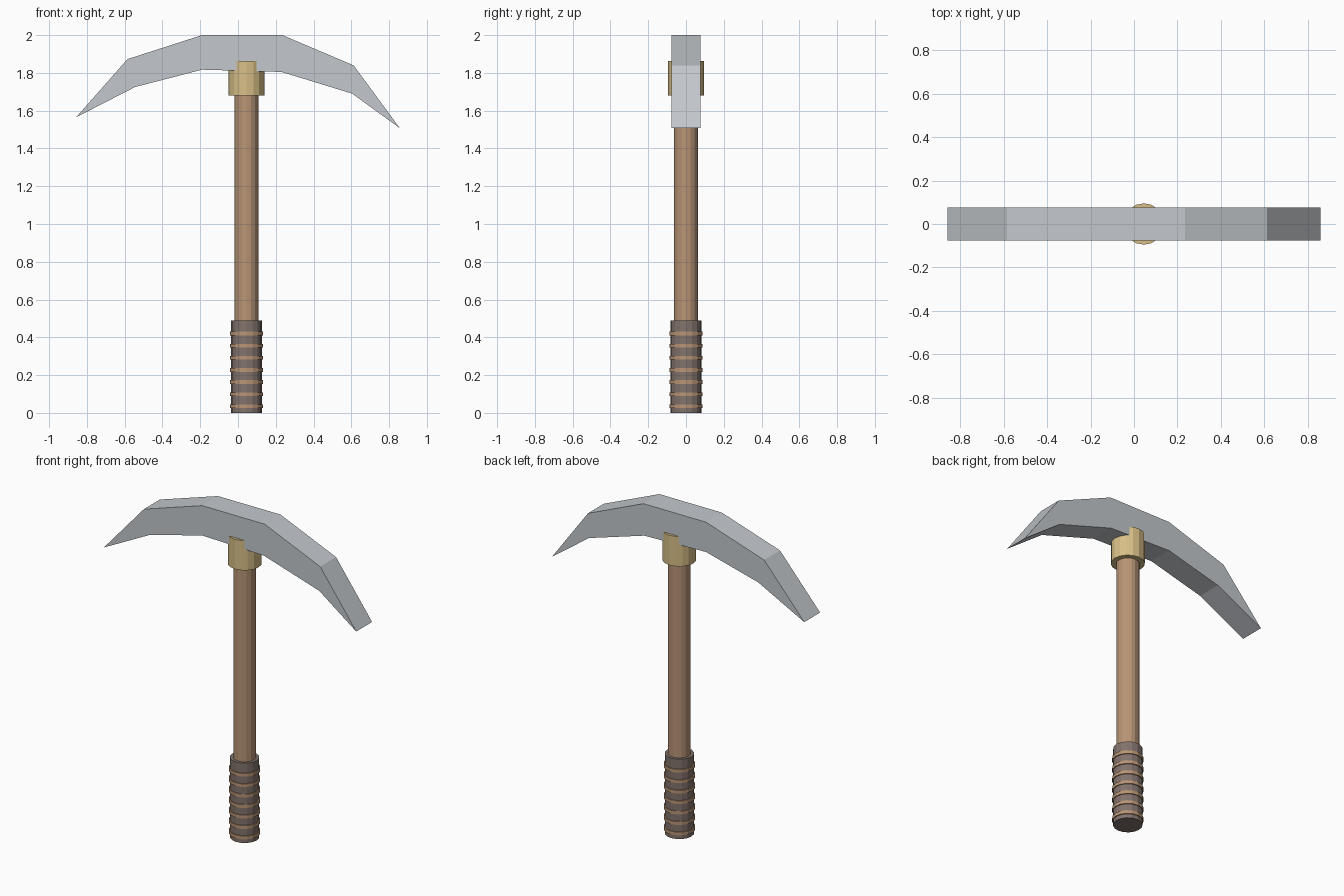
import bpy, bmesh

if "Cube" in bpy.data.objects:
    bpy.data.objects.remove(bpy.data.objects["Cube"])

SIDES = 16
SHAFT_X = 0.045


def material(name, rgb):
    mat = bpy.data.materials.new(name)
    mat.diffuse_color = (*rgb, 1)
    mat.use_nodes = True
    mat.node_tree.nodes["Principled BSDF"].inputs["Base Color"].default_value = mat.diffuse_color
    return mat


steel = material("steel", (0.55, 0.58, 0.61))
brass = material("brass", (0.68, 0.52, 0.24))
wood = material("wood", (0.48, 0.30, 0.18))
leather = material("leather", (0.22, 0.17, 0.15))


def rod(name, radius, z0, z1, mat):
    """Upright cylinder on the shaft axis between two heights."""
    bpy.ops.mesh.primitive_cylinder_add(
        vertices=SIDES, radius=radius, depth=z1 - z0,
        location=(SHAFT_X, 0, (z0 + z1) / 2))
    obj = bpy.context.object
    obj.name = name
    obj.data.materials.append(mat)
    return obj


# Curved head: side profile extruded through the thickness
profile = [(-0.857, 1.565), (-0.545, 1.725), (-0.19, 1.817), (0.23, 1.805),
           (0.605, 1.69), (0.857, 1.507), (0.612, 1.84), (0.235, 2.0),
           (-0.19, 2.0), (-0.585, 1.873)]
HALF = 0.077
bm = bmesh.new()
face = bm.faces.new([bm.verts.new((x, -HALF, z)) for x, z in profile])
ext = bmesh.ops.extrude_face_region(bm, geom=[face])
moved = [v for v in ext["geom"] if isinstance(v, bmesh.types.BMVert)]
bmesh.ops.translate(bm, verts=moved, vec=(0, 2 * HALF, 0))
bmesh.ops.recalc_face_normals(bm, faces=bm.faces)
mesh = bpy.data.meshes.new("pick_head")
bm.to_mesh(mesh)
bm.free()
head = bpy.data.objects.new("pick_head", mesh)
head.data.materials.append(steel)
bpy.context.collection.objects.link(head)

# Collar, shaft and grip
rod("collar", 0.095, 1.68, 1.863, brass)
rod("shaft", 0.064, 0.02, 1.84, wood)
rod("grip", 0.082, 0.0, 0.49, leather)

# Raised wrap bands on the grip
for i in range(7):
    z = 0.035 + i * 0.0642
    rod(f"grip_band_{i + 1}", 0.088, z - 0.01, z + 0.01, wood)
